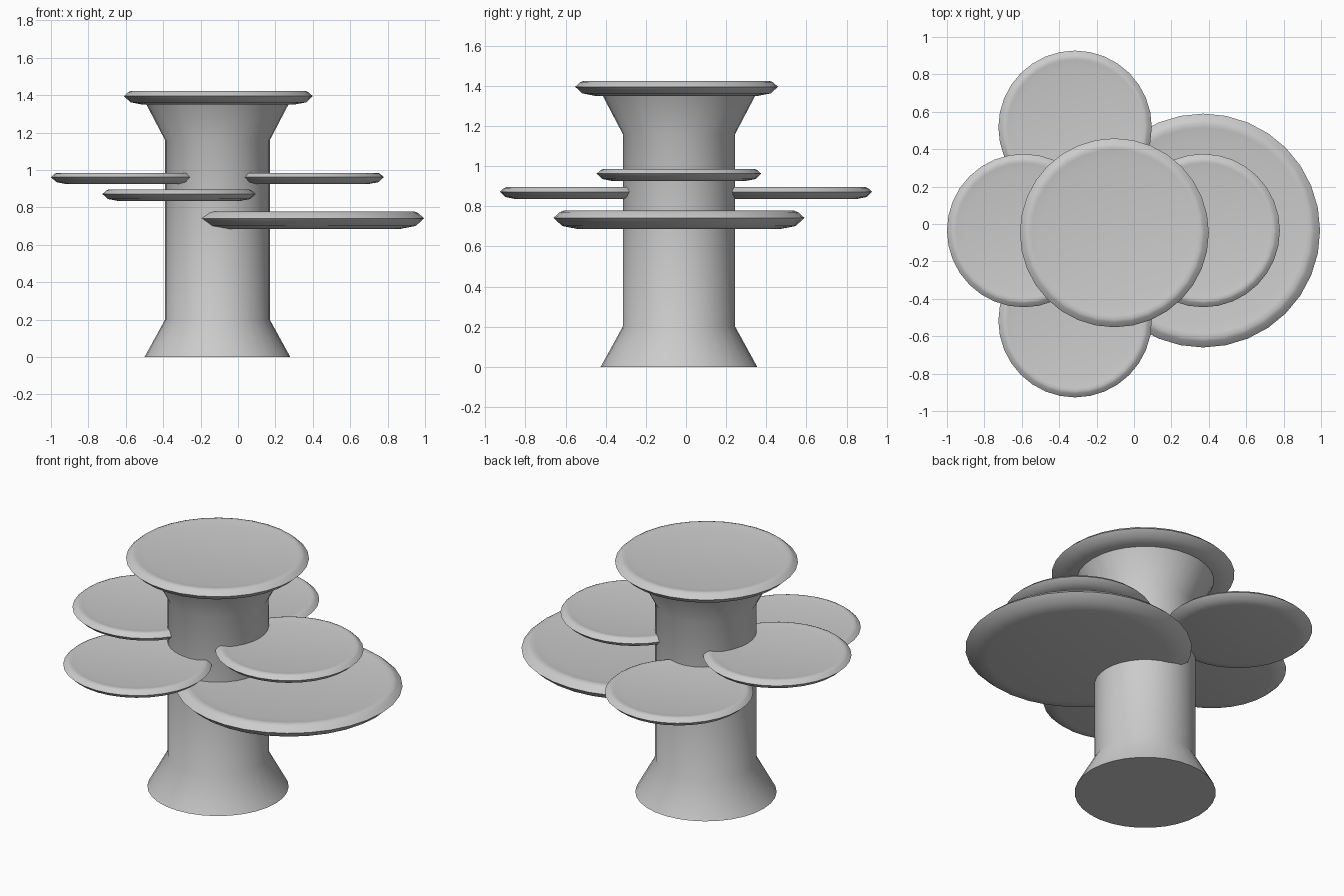
import bpy, bmesh, math

if "Cube" in bpy.data.objects:
    bpy.data.objects.remove(bpy.data.objects["Cube"])


def lathe(name, profile, center, sides=32, scale=1.0):
    """Revolve (radius, z) points about a vertical axis and cap both ends."""
    bm = bmesh.new()
    rings = []
    for r, z in profile:
        rings.append([bm.verts.new((r * scale * math.cos(2 * math.pi * i / sides),
                                    r * scale * math.sin(2 * math.pi * i / sides),
                                    z * scale)) for i in range(sides)])
    for a, b in zip(rings, rings[1:]):
        for i in range(sides):
            j = (i + 1) % sides
            bm.faces.new((a[i], a[j], b[j], b[i]))
    bm.faces.new(rings[0][::-1])
    bm.faces.new(rings[-1])
    mesh = bpy.data.meshes.new(name)
    bm.to_mesh(mesh)
    bm.free()
    obj = bpy.data.objects.new(name, mesh)
    obj.location = center
    bpy.context.collection.objects.link(obj)
    bpy.ops.object.select_all(action='DESELECT')
    obj.select_set(True)
    bpy.context.view_layer.objects.active = obj
    bpy.ops.object.shade_smooth_by_angle(angle=math.radians(50))
    return obj


# Trunk flared at the foot and under the top plate
lathe("trunk", [(0.39, 0), (0.28, 0.2), (0.28, 1.16), (0.39, 1.37)],
      (-0.11, -0.035, 0))

# Shallow saucer cross-section for radius 1, widest at z = 0
SAUCER = [(0.80, -0.09), (0.93, -0.065), (1.0, 0.0),
          (0.95, 0.045), (0.92, 0.057), (0.88, 0.052), (0.78, 0.035)]

# Plates: name, radius, centre
PLATES = [
    ("top_plate", 0.505, (-0.105, -0.047, 1.395)),
    ("left_plate", 0.41, (-0.59, -0.035, 0.962)),
    ("right_plate", 0.41, (0.37, -0.035, 0.962)),
    ("front_plate", 0.41, (-0.315, -0.517, 0.872)),
    ("back_plate", 0.41, (-0.315, 0.517, 0.872)),
    ("large_lower_plate", 0.625, (0.37, -0.035, 0.742)),
]
for name, radius, center in PLATES:
    lathe(name, SAUCER, center, scale=radius)
